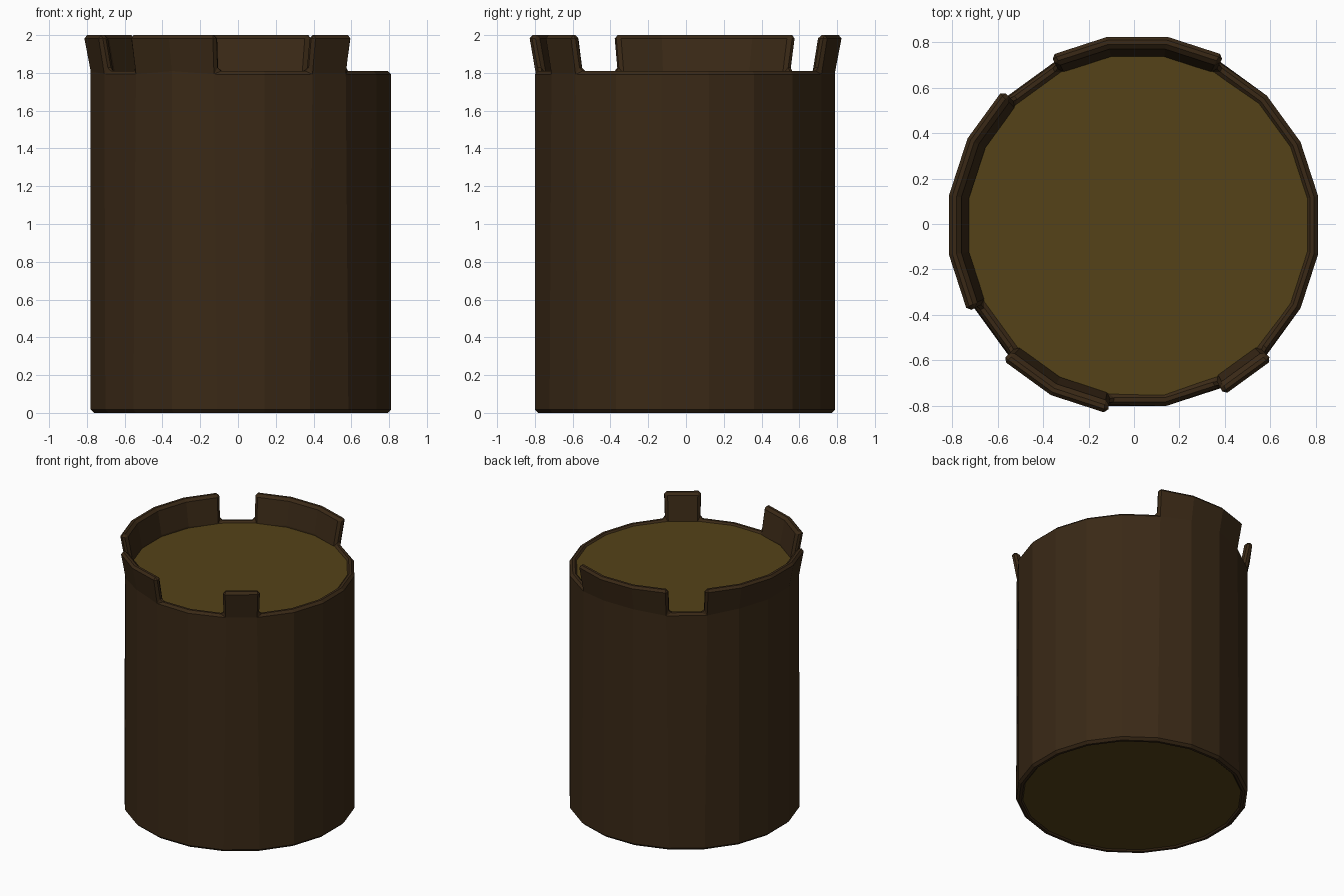
import bpy, bmesh, math

if "Cube" in bpy.data.objects:
    bpy.data.objects.remove(bpy.data.objects["Cube"])

SIDES = 20
CX, CY = 0.015, -0.005
R_OUT, R_IN = 0.805, 0.75
RIM_Z, TOP_Z, FLARE = 1.81, 2.0, 0.037


def material(name, color):
    m = bpy.data.materials.new(name)
    m.diffuse_color = (*color, 1)
    m.use_nodes = True
    m.node_tree.nodes["Principled BSDF"].inputs["Base Color"].default_value = m.diffuse_color
    return m


def make_object(name, bm, mat):
    bmesh.ops.recalc_face_normals(bm, faces=bm.faces)
    me = bpy.data.meshes.new(name)
    bm.to_mesh(me)
    bm.free()
    me.materials.append(mat)
    ob = bpy.data.objects.new(name, me)
    bpy.context.collection.objects.link(ob)
    return ob


def ring(bm, r, z):
    out = []
    for i in range(SIDES):
        a = math.radians(9 + 18 * i)
        out.append(bm.verts.new((CX + r * math.cos(a), CY + r * math.sin(a), z)))
    return out


# Bark: hollow 20-sided tube
bm = bmesh.new()
loops = [ring(bm, R_OUT, 0), ring(bm, R_OUT, RIM_Z), ring(bm, R_IN, RIM_Z), ring(bm, R_IN, 0)]
rim = []
for k in range(4):
    a, b = loops[k], loops[(k + 1) % 4]
    for i in range(SIDES):
        j = (i + 1) % SIDES
        f = bm.faces.new((a[i], a[j], b[j], b[i]))
        if k == 1:
            rim.append(f)
bmesh.ops.recalc_face_normals(bm, faces=bm.faces)

# Broken bark tabs: (first rim segment, segment count), flared outward
for start, count in ((3, 3), (7, 4), (12, 2), (16, 1)):
    faces = [rim[start + i] for i in range(count)]
    ext = bmesh.ops.extrude_face_region(bm, geom=faces)
    bmesh.ops.delete(bm, geom=faces, context='FACES_ONLY')
    for v in (g for g in ext['geom'] if isinstance(g, bmesh.types.BMVert)):
        dx, dy = v.co.x - CX, v.co.y - CY
        s = 1 + FLARE / math.hypot(dx, dy)
        v.co = (CX + dx * s, CY + dy * s, TOP_Z)

bark = make_object("bark", bm, material("bark_brown", (0.042, 0.022, 0.008)))
bev = bark.modifiers.new("worn_edges", 'BEVEL')
bev.width = 0.018
bev.segments = 1
bev.limit_method = 'ANGLE'
bev.angle_limit = math.radians(40)

# Heartwood: solid core showing at both ends
bm = bmesh.new()
lo, hi = ring(bm, 0.77, 0.01), ring(bm, 0.765, 1.798)
bm.faces.new(lo[::-1])
bm.faces.new(hi)
for i in range(SIDES):
    j = (i + 1) % SIDES
    bm.faces.new((lo[i], lo[j], hi[j], hi[i]))
make_object("heartwood", bm, material("cut_wood", (0.089, 0.055, 0.009)))
